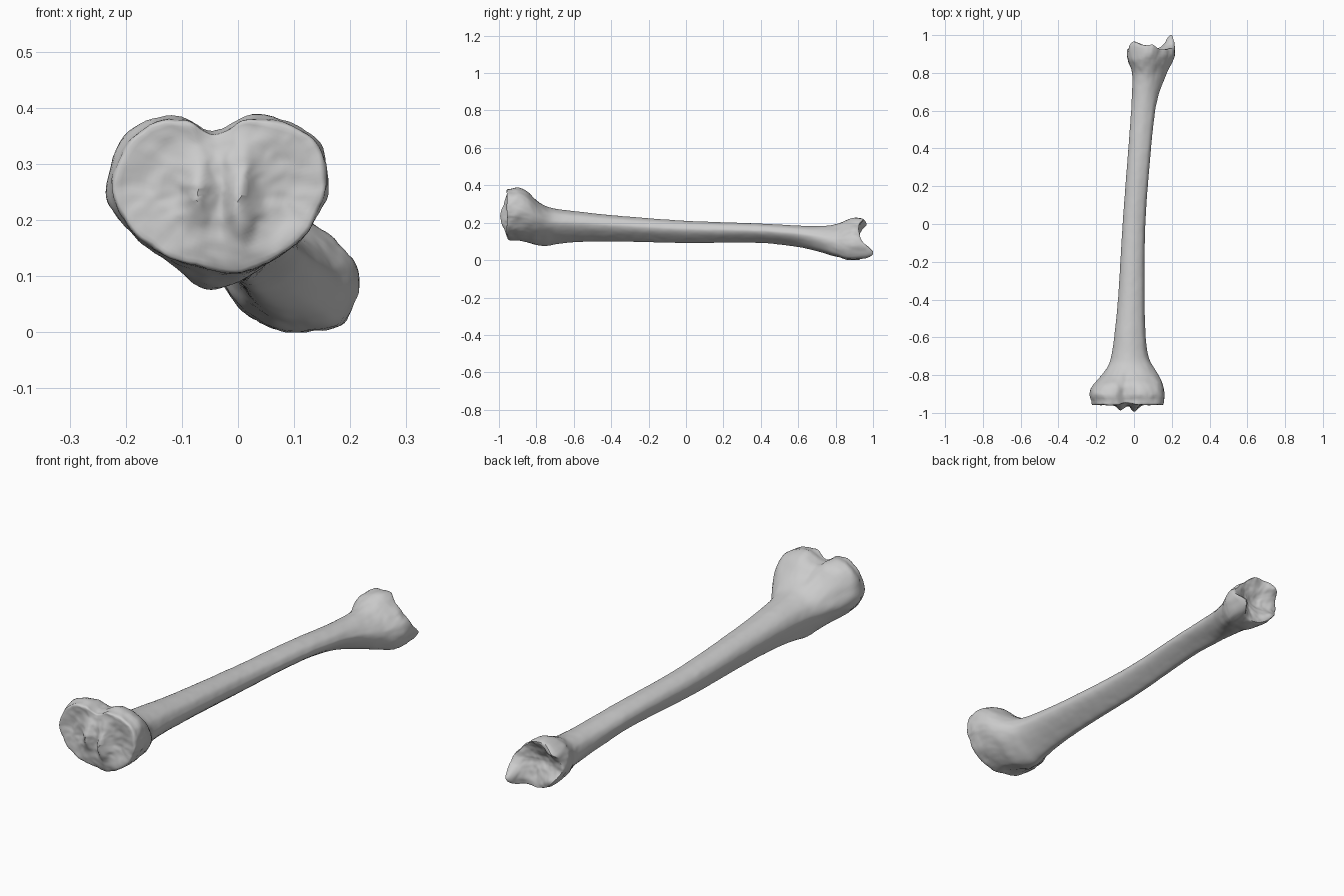
import bpy, bmesh, math
from mathutils import Vector, noise

if "Cube" in bpy.data.objects:
    bpy.data.objects.remove(bpy.data.objects["Cube"])

SEG = 112

# Bone envelope along its length: y, x min, x max, z min, z max
STATIONS = [
    (-0.935, -0.225, 0.157, 0.107, 0.382), (-0.90, -0.235, 0.160, 0.107, 0.387),
    (-0.85, -0.215, 0.152, 0.095, 0.368), (-0.80, -0.170, 0.130, 0.080, 0.320),
    (-0.75, -0.137, 0.098, 0.076, 0.289), (-0.70, -0.120, 0.076, 0.084, 0.275),
    (-0.60, -0.105, 0.062, 0.096, 0.262), (-0.40, -0.085, 0.056, 0.100, 0.240),
    (0.00, -0.060, 0.060, 0.092, 0.210), (0.40, -0.030, 0.090, 0.092, 0.195),
    (0.60, -0.015, 0.112, 0.070, 0.184), (0.70, -0.010, 0.135, 0.048, 0.182),
    (0.80, -0.010, 0.175, 0.020, 0.190), (0.86, -0.030, 0.203, 0.003, 0.216),
    (0.89, -0.036, 0.215, 0.000, 0.225)]

# Matching cross-section outlines (x, z), counter-clockwise from the right
KNEE = [(.16, .27), (.145, .335), (.095, .372), (.025, .387), (-.045, .358), (-.11, .386), (-.195, .357),
        (-.235, .265), (-.215, .20), (-.15, .14), (-.06, .107), (.025, .107), (.10, .15), (.145, .21)]
SHAFT = [(.06, .16), (.057, .178), (.045, .195), (.02, .207), (-.005, .21), (-.03, .203), (-.05, .188),
         (-.06, .165), (-.056, .145), (-.045, .118), (-.032, .096), (-.01, .09), (.02, .11), (.048, .137)]
ANKLE = [(.225, .12), (.19, .16), (.145, .195), (.10, .22), (.05, .222), (.005, .205), (-.025, .175),
         (-.035, .13), (-.03, .09), (.01, .04), (.07, .006), (.14, 0), (.205, .015), (.232, .07)]


def fit(pts):
    """Scale points to the -1..1 box."""
    lo = [min(p[i] for p in pts) for i in (0, 1)]
    hi = [max(p[i] for p in pts) for i in (0, 1)]
    return [Vector([2 * (p[i] - lo[i]) / (hi[i] - lo[i]) - 1 for i in (0, 1)]) for p in pts]


def smooth_outline(pts):
    """Closed Catmull-Rom curve through the points."""
    p, n, out = [Vector(q) for q in pts], len(pts), []
    for k in range(SEG):
        u = k * n / SEG
        i, t = int(u), u - int(u)
        a, b, c, d = p[i - 1], p[i], p[(i + 1) % n], p[(i + 2) % n]
        out.append(0.5 * (2 * b + (c - a) * t + (2 * a - 5 * b + 4 * c - d) * t * t
                          + (3 * b - a - 3 * c + d) * t ** 3))
    return fit(out)


def step(a, b, v):
    t = min(max((v - a) / (b - a), 0), 1)
    return t * t * (3 - 2 * t)


def bounds(y):
    """Hermite interpolation of the envelope."""
    n = len(STATIONS)
    i = max(k for k in range(n - 1) if STATIONS[k][0] <= y + 1e-9 or k == 0)

    def slope(k, c):
        a, b = STATIONS[max(k - 1, 0)], STATIONS[min(k + 1, n - 1)]
        return (b[c] - a[c]) / (b[0] - a[0])
    a, b = STATIONS[i], STATIONS[i + 1]
    h = b[0] - a[0]
    t = (y - a[0]) / h
    return [(2 * t**3 - 3 * t * t + 1) * a[c] + (t**3 - 2 * t * t + t) * h * slope(i, c)
            + (3 * t * t - 2 * t**3) * b[c] + (t**3 - t * t) * h * slope(i + 1, c) for c in range(1, 5)]


knee, shaft, ankle = map(smooth_outline, (KNEE, SHAFT, ANKLE))


def section(y):
    wk, wa = 1 - step(-0.92, -0.72, y), step(0.55, 0.87, y)
    x0, x1, z0, z1 = bounds(y)
    pts = fit([k * wk + a * wa + s * (1 - wk - wa) for k, s, a in zip(knee, shaft, ankle)])
    return [Vector(((x0 + x1) / 2 + p.x * (x1 - x0) / 2, y, (z0 + z1) / 2 + p.y * (z1 - z0) / 2)) for p in pts]


def bump(x, z, cx, cz, sx, sz):
    return math.exp(-((x - cx) / sx) ** 2 - ((z - cz) / sz) ** 2)


# Knee face: two shallow dishes with a pair of spines between them
def knee_face(x, z):
    return (-0.96 - 0.032 * bump(x, z, 0.005, 0.235, 0.024, 0.075)
            - 0.028 * bump(x, z, -0.07, 0.25, 0.022, 0.05)
            + 0.012 * bump(x, z, 0.085, 0.26, 0.05, 0.08)
            + 0.008 * bump(x, z, -0.15, 0.27, 0.05, 0.07)
            + 0.022 * bump(x, z, -0.04, 0.38, 0.035, 0.05)
            + 0.014 * bump(x, z, -0.04, 0.10, 0.12, 0.035))


# Ankle face: hollow with the inner ankle knob and raised outer corners
def ankle_face(x, z):
    return (0.928 + 0.072 * bump(x, z, 0.195, 0.04, 0.04, 0.05)
            + 0.036 * bump(x, z, 0.0, 0.195, 0.05, 0.035)
            + 0.022 * bump(x, z, 0.09, 0.215, 0.05, 0.025)
            + 0.028 * bump(x, z, 0.01, 0.05, 0.05, 0.035)
            - 0.028 * bump(x, z, 0.085, 0.115, 0.07, 0.06))


def cap(rim, face, centre):
    """Rings from the wall over a rounded rim to the middle of an end face."""
    rings = []
    for s, lift in [(1, .35), (.995, .7), (.98, .9), (.955, 1)] + [(.955 * (1 - k / 20), 1) for k in range(1, 20)]:
        ring = []
        for p in rim:
            x, z = centre[0] + (p.x - centre[0]) * s, centre[1] + (p.z - centre[1]) * s
            ring.append(Vector((x, p.y + (face(x, z) - p.y) * lift, z)))
        rings.append(ring)
    return rings, Vector((centre[0], face(*centre), centre[1]))


# Loft the whole bone from knee face to ankle face
ya, yb = STATIONS[0][0], STATIONS[-1][0]
walls = [section(ya + (yb - ya) * i / 150) for i in range(151)]
knee_rings, knee_mid = cap(walls[0], knee_face, (-0.035, 0.25))
ankle_rings, ankle_mid = cap(walls[-1], ankle_face, (0.10, 0.11))
rings = knee_rings[::-1] + walls + ankle_rings


def rough(p):
    """Slight bony roughness, stronger at both ends."""
    amount = 0.0008 + 0.004 * step(0.7, 0.92, abs(p.y))
    return p + amount * (noise.noise_vector(p * 22) + 0.5 * noise.noise_vector(p * 50))


bm = bmesh.new()
grid = [[bm.verts.new(rough(p)) for p in ring] for ring in rings]
for r0, r1 in zip(grid, grid[1:]):
    for j in range(SEG):
        k = (j + 1) % SEG
        bm.faces.new((r0[j], r0[k], r1[k], r1[j]))
for ring, mid in ((grid[0], knee_mid), (grid[-1], ankle_mid)):
    tip = bm.verts.new(rough(mid))
    for j in range(SEG):
        bm.faces.new((ring[j], ring[(j + 1) % SEG], tip))
bmesh.ops.recalc_face_normals(bm, faces=bm.faces)

mesh = bpy.data.meshes.new("shin_bone")
bm.to_mesh(mesh)
bm.free()
bone = bpy.data.objects.new("shin_bone", mesh)
bpy.context.collection.objects.link(bone)
bpy.context.view_layer.objects.active = bone
bone.select_set(True)
bpy.ops.object.shade_smooth_by_angle(angle=math.radians(50))
